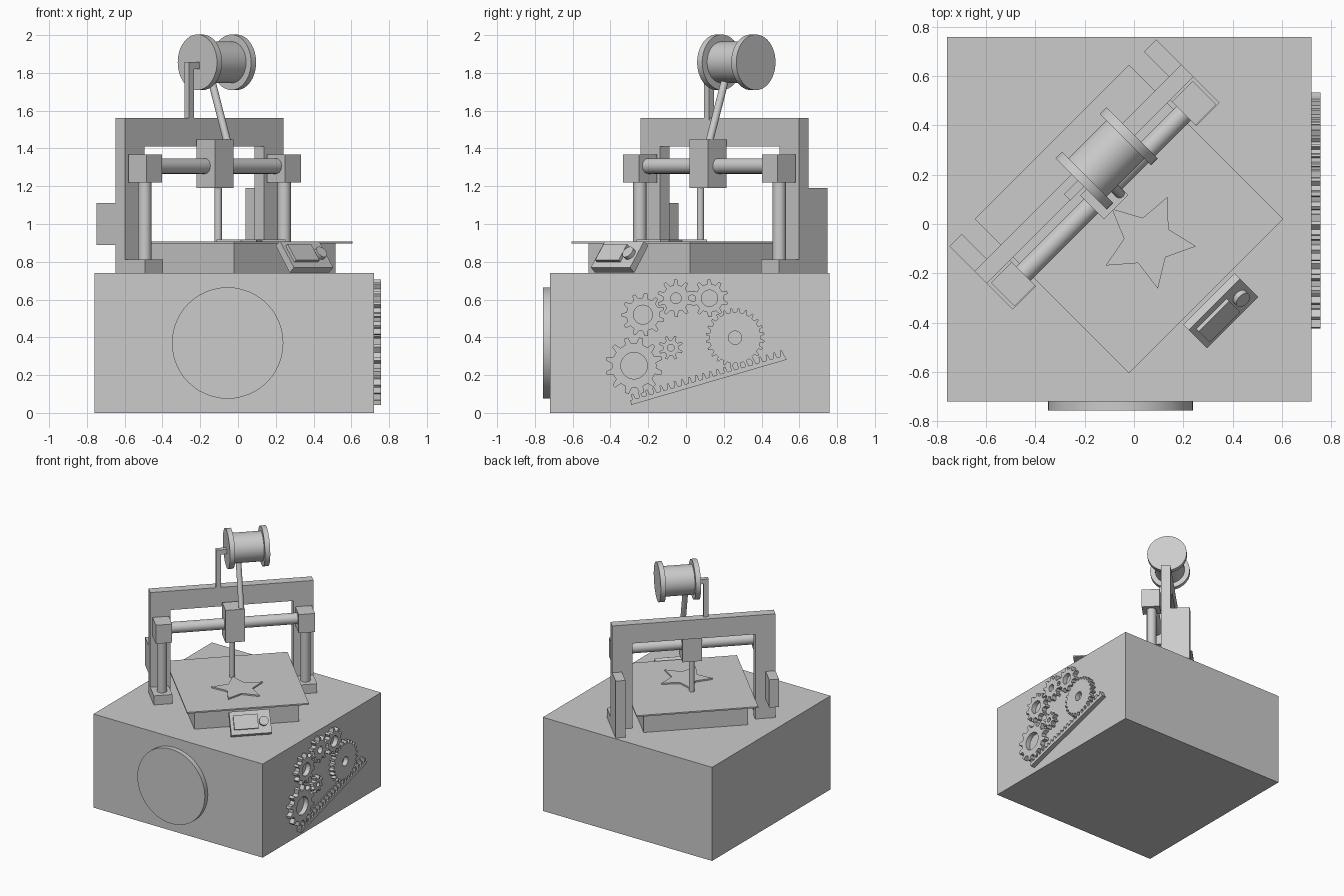
import bpy, bmesh
from math import sin, cos, tau, radians, atan2, hypot
from mathutils import Matrix, Vector

if "Cube" in bpy.data.objects:
    bpy.data.objects.remove(bpy.data.objects["Cube"], do_unlink=True)

grey = bpy.data.materials.new("plain_grey")
grey.use_nodes = True
grey.diffuse_color = (0.6, 0.6, 0.6, 1)
grey.node_tree.nodes["Principled BSDF"].inputs["Base Color"].default_value = (0.6, 0.6, 0.6, 1)

WORLD = Matrix.Identity(4)
# The machine stands turned by 45 degrees on its base
MACHINE = Matrix.Translation((-0.02, 0.02, 0)) @ Matrix.Rotation(radians(45), 4, 'Z')
# Sends profile (a, b) to (y, z) and extrudes along x
SIDEWAYS = Matrix(((0, 0, 1, 0), (1, 0, 0, 0), (0, 1, 0, 0), (0, 0, 0, 1)))


def finish(name, bm, matrix, smooth=False):
    bmesh.ops.recalc_face_normals(bm, faces=bm.faces)
    mesh = bpy.data.meshes.new(name)
    bm.to_mesh(mesh)
    bm.free()
    mesh.materials.append(grey)
    obj = bpy.data.objects.new(name, mesh)
    obj.matrix_world = matrix
    bpy.context.collection.objects.link(obj)
    if smooth:
        bpy.ops.object.select_all(action='DESELECT')
        obj.select_set(True)
        bpy.context.view_layer.objects.active = obj
        bpy.ops.object.shade_smooth_by_angle(angle=radians(35))
    return obj


def box(name, x, y, z, matrix=MACHINE):
    bm = bmesh.new()
    bmesh.ops.create_cube(bm, size=1)
    for v in bm.verts:
        v.co = [(r[0] + r[1]) / 2 + c * (r[1] - r[0]) for r, c in zip((x, y, z), v.co)]
    return finish(name, bm, matrix)


def rod(name, start, end, radius, matrix=MACHINE):
    a, b = Vector(start), Vector(end)
    bm = bmesh.new()
    turn = (b - a).to_track_quat('Z', 'Y').to_matrix().to_4x4()
    bmesh.ops.create_cone(bm, cap_ends=True, segments=48, radius1=radius, radius2=radius,
                          depth=(b - a).length, matrix=Matrix.Translation((a + b) / 2) @ turn)
    return finish(name, bm, matrix, True)


def prism(name, points, depth, matrix):
    bm = bmesh.new()
    face = bm.faces.new([bm.verts.new((a, b, 0)) for a, b in points])
    new = bmesh.ops.extrude_face_region(bm, geom=[face])["geom"]
    bmesh.ops.translate(bm, vec=(0, 0, depth),
                        verts=[g for g in new if isinstance(g, bmesh.types.BMVert)])
    return finish(name, bm, matrix)


def gear(name, y, z, tip, root, hole, teeth):
    bm = bmesh.new()
    rings = []
    for x in (0, 0.037):
        outer, inner = [], []
        for t in range(teeth):
            for step, r in ((0, root), (0.25, root), (0.4, tip), (0.65, tip), (0.8, root)):
                a = tau * (t + step) / teeth
                outer.append(bm.verts.new((r * cos(a), r * sin(a), x)))
                inner.append(bm.verts.new((hole * cos(a), hole * sin(a), x)))
        rings += [outer, inner]
    back, back_in, front, front_in = rings
    for p, q in ((back, front), (front, front_in), (front_in, back_in), (back_in, back)):
        for i in range(len(p)):
            j = (i + 1) % len(p)
            bm.faces.new((p[i], p[j], q[j], q[i]))
    return finish(name, bm, Matrix.Translation((0.72, y, z)) @ SIDEWAYS)


# Base with the round plaque on its front
box("base", (-0.76, 0.72), (-0.72, 0.76), (0, 0.74), WORLD)
rod("front_plaque", (-0.055, -0.71, 0.37), (-0.055, -0.757, 0.37), 0.295, WORLD)

# Gear train on the right side
for i, g in enumerate([(-0.275, 0.25, 0.152, 0.118, 0.07, 12),
                       (-0.228, 0.52, 0.115, 0.088, 0.05, 11),
                       (-0.053, 0.607, 0.1, 0.07, 0.028, 10),
                       (0.124, 0.607, 0.1, 0.075, 0.043, 10),
                       (0.26, 0.398, 0.156, 0.135, 0.035, 24),
                       (-0.08, 0.345, 0.065, 0.042, 0.018, 8)]):
    gear(f"gear_{i + 1}", *g)

# Sloping toothed rack below the gears
dy, dz = 0.824, 0.24
length, teeth = hypot(dy, dz), 22
pitch = length / teeth
profile = [(length, 0), (0, 0)]
for t in range(teeth):
    profile += [((t + s) * pitch, h) for s, h in ((0.05, 0.025), (0.3, 0.025), (0.42, 0.055),
                                                  (0.68, 0.055), (0.8, 0.025))]
slope = Matrix.Rotation(atan2(dz, dy), 4, 'Z')
prism("toothed_rack", profile, 0.037, Matrix.Translation((0.72, -0.29, 0.042)) @ SIDEWAYS @ slope)

# Print bed and the star lying on it
box("bed_support", (-0.38, 0.38), (-0.38, 0.38), (0.74, 0.896))
box("print_bed", (-0.443, 0.443), (-0.443, 0.443), (0.896, 0.907))
star = []
for k in range(10):
    r, a = (0.097 if k % 2 else 0.197), radians(-6 + 36 * k)
    star.append((r * cos(a), r * sin(a)))
prism("printed_star", star, 0.012, Matrix.Translation((0.056, -0.07, 0.906)))

# Arched frame behind the gantry
arch = [(-0.594, 0.74), (-0.594, 1.56), (0.594, 1.56), (0.594, 0.74),
        (0.447, 0.74), (0.447, 1.41), (-0.447, 1.41), (-0.447, 0.74)]
prism("arch_frame", arch, 0.07,
      MACHINE @ Matrix.Translation((0, 0.294, 0)) @ Matrix.Rotation(radians(90), 4, 'X'))

# Posts, feet and end blocks on both sides
for side, s in (("right", -1), ("left", 1)):
    box(f"{side}_foot", sorted((s * 0.46, s * 0.594)), (0.075, 0.225), (0.74, 0.812))
    rod(f"{side}_post", (s * 0.522, 0.148, 0.8), (s * 0.522, 0.148, 1.23), 0.035)
    box(f"{side}_end_block", sorted((s * 0.46, s * 0.579)), (0.079, 0.214), (1.22, 1.367))
box("left_rear_block", (0.523, 0.594), (0.29, 0.438), (0.74, 1.19))
box("right_rear_block", (-0.594, -0.523), (0.29, 0.438), (0.89, 1.11))

# Cross rod, carriage, nozzle and feed tube
rod("cross_rod", (-0.47, 0.147, 1.307), (0.47, 0.147, 1.307), 0.041)
box("carriage", (-0.073, 0.067), (0.071, 0.208), (1.19, 1.447))
rod("nozzle", (-0.02, 0.1, 0.905), (-0.02, 0.1, 1.2), 0.019)
rod("feed_tube", (0.047, 0.097, 1.43), (0.047, 0.22, 1.77), 0.02)

# Spool and its hanger
box("spool_hanger", (-0.115, -0.078), (0.222, 0.258), (1.55, 1.857))
box("spool_arm", (-0.08, -0.03), (0.222, 0.258), (1.82, 1.857))
for side, u in (("right", -0.037), ("left", 0.218)):
    rod(f"{side}_spool_flange", (u, 0.239, 1.856), (u + 0.038, 0.239, 1.856), 0.147)
rod("spool_barrel", (-0.01, 0.239, 1.856), (0.23, 0.239, 1.856), 0.11)

# Tilted control panel with screen and knob
panel = [(-0.458, 0.885), (-0.562, 0.742), (-0.594, 0.77), (-0.49, 0.908)]
prism("control_panel", panel, 0.294, MACHINE @ Matrix.Translation((-0.147, 0, 0)) @ SIDEWAYS)
tilt = MACHINE @ Matrix.Translation((0, -0.542, 0.839)) @ Matrix.Rotation(radians(53), 4, 'X')
box("control_screen", (-0.123, 0.053), (-0.05, 0.055), (-0.01, 0.017), tilt)
rod("control_knob", (0.095, 0, -0.01), (0.095, 0, 0.023), 0.034, tilt)
